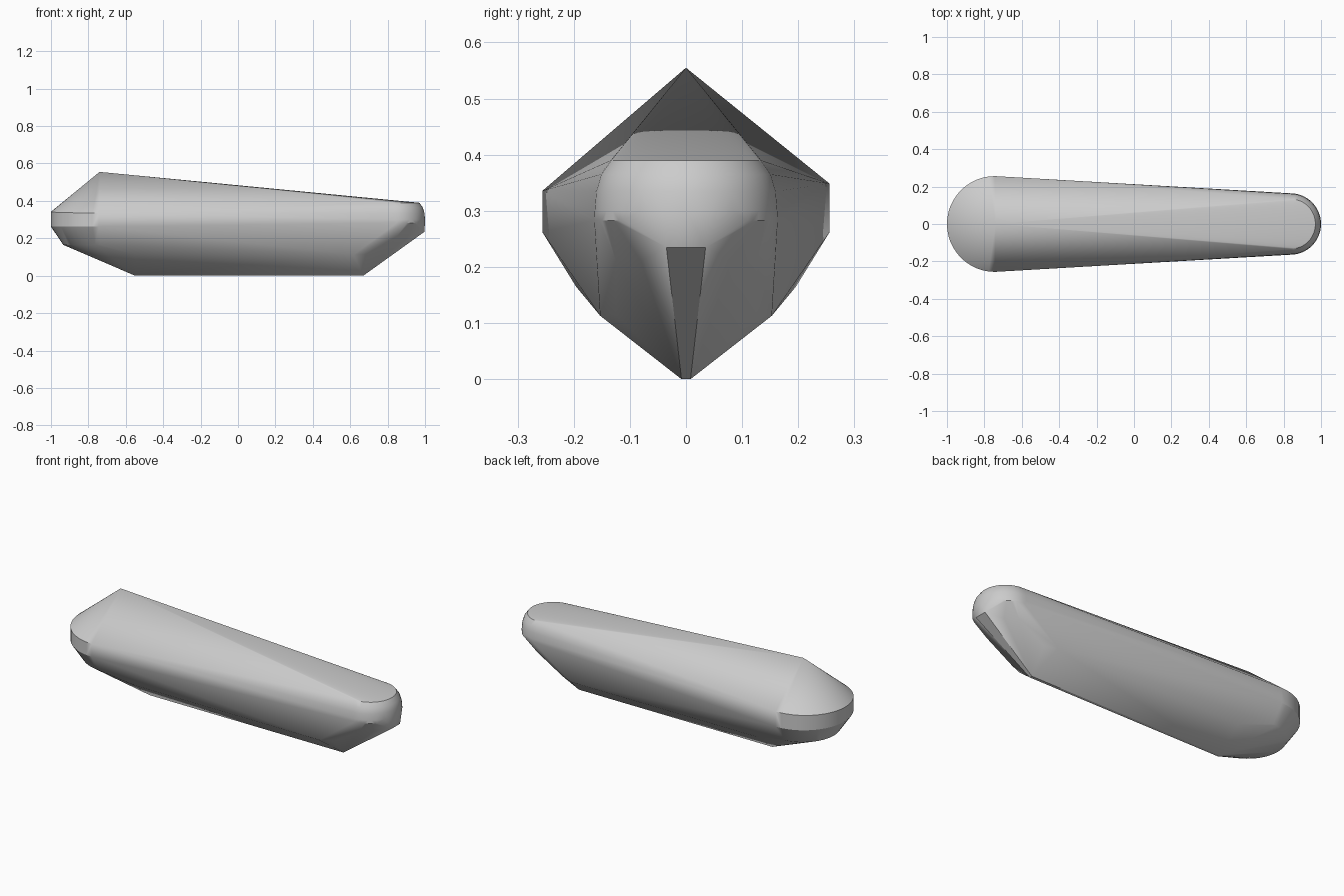
import bpy, bmesh
from math import sin, cos, pi, radians

cube = bpy.data.objects.get("Cube")
if cube:
    bpy.data.objects.remove(cube, do_unlink=True)

grey = bpy.data.materials.new("stone grey")
grey.use_nodes = True
colour = (0.6, 0.6, 0.6, 1)
grey.diffuse_color = colour
grey.node_tree.nodes["Principled BSDF"].inputs["Base Color"].default_value = colour


def arc(cx, radius, z, start, end, steps=24, tilt=0.0):
    """Points on a horizontal arc centred on the long axis, angles from +x."""
    points = []
    for i in range(steps + 1):
        a = radians(start + (end - start) * i / steps)
        y = radius * sin(a)
        points.append((cx + radius * cos(a), y, z + tilt * y))
    return points


def both_sides(*points):
    return [(x, s * y, z) for x, y, z in points for s in (-1, 1)]


# Wide end: pointed peak, upright rim and tapered underside
points = [(-0.74, 0, 0.555)]
points += arc(-0.744, 0.256, 0.342, 90, 270, tilt=0.025)
points += arc(-0.744, 0.256, 0.262, 90, 270)
points += arc(-0.738, 0.196, 0.165, 90, 270)

# Narrow end: flat top with a rounded shoulder
for radius, z in ((0.134, 0.39), (0.152, 0.365), (0.161, 0.335), (0.164, 0.30)):
    points += arc(0.836, radius, z, -90, 90)
points += arc(0.836, 0.164, 0.283, 42, 90, 10)
points += arc(0.836, 0.164, 0.283, -90, -42, 10)

# Chamfered underside of the narrow end
points += both_sides((0.997, 0.035, 0.235), (0.91, 0.08, 0.21),
                     (0.85, 0.125, 0.21), (0.69, 0.125, 0.115))

# Lower side edges and the keel
points += both_sides((-0.55, 0.152, 0.113), (0.62, 0.153, 0.113),
                     (-0.55, 0.008, 0), (0.67, 0.008, 0))

# Wrap all of the outlines in one faceted skin
bm = bmesh.new()
for p in points:
    bm.verts.new(p)
hull = bmesh.ops.convex_hull(bm, input=bm.verts[:])
loose = {v for v in hull["geom_interior"] + hull["geom_unused"]
         if isinstance(v, bmesh.types.BMVert)}
bmesh.ops.delete(bm, geom=list(loose), context="VERTS")
bmesh.ops.recalc_face_normals(bm, faces=bm.faces[:])
mesh = bpy.data.meshes.new("long_stone")
bm.to_mesh(mesh)
bm.free()
mesh.materials.append(grey)

stone = bpy.data.objects.new("long_stone", mesh)
bpy.context.collection.objects.link(stone)
bpy.context.view_layer.objects.active = stone
stone.select_set(True)
bpy.ops.object.shade_smooth_by_angle(angle=radians(30))
